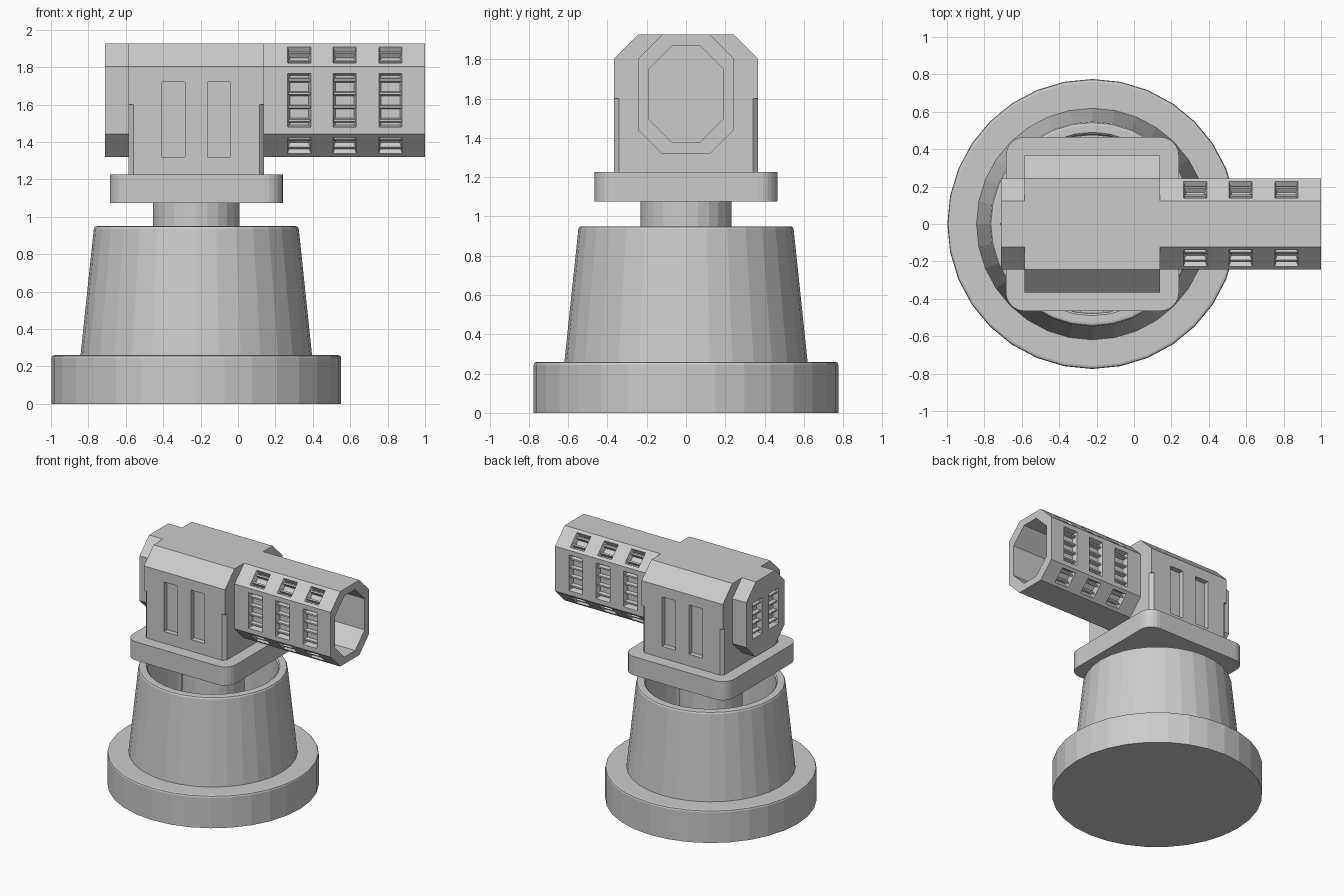
import bpy, bmesh
from math import pi, cos, sin
from mathutils import Matrix, Vector

if "Cube" in bpy.data.objects:
    bpy.data.objects.remove(bpy.data.objects["Cube"])

CX = -0.223   # axis of the base and swivel
ZC = 1.623    # barrel centre height


def make(name, bm):
    bmesh.ops.recalc_face_normals(bm, faces=bm.faces)
    me = bpy.data.meshes.new(name)
    bm.to_mesh(me)
    bm.free()
    ob = bpy.data.objects.new(name, me)
    bpy.context.collection.objects.link(ob)
    return ob


def lathe(name, prof, n=32):
    bm = bmesh.new()
    rings = [[bm.verts.new((CX + r * cos(2 * pi * i / n), r * sin(2 * pi * i / n), z))
              for i in range(n)] for r, z in prof]
    for a, b in zip(rings, rings[1:]):
        for i in range(n):
            j = (i + 1) % n
            bm.faces.new((a[i], a[j], b[j], b[i]))
    bm.faces.new(rings[0][::-1])
    bm.faces.new(rings[-1])
    return make(name, bm)


def loft(bm, a, b):
    va, vb = [bm.verts.new(p) for p in a], [bm.verts.new(p) for p in b]
    n = len(va)
    for i in range(n):
        bm.faces.new((va[i], va[(i + 1) % n], vb[(i + 1) % n], vb[i]))
    bm.faces.new(va[::-1])
    bm.faces.new(vb)


def prism_x(name, pts, x0, x1):
    bm = bmesh.new()
    loft(bm, [(x0, y, z) for y, z in pts], [(x1, y, z) for y, z in pts])
    return make(name, bm)


def block(name, x0, x1, y, z0, z1, corner, seg):
    # upright box with rounded or chamfered vertical edges
    pts = []
    for k, (px, py) in enumerate([(x1, y), (x0, y), (x0, -y), (x1, -y)]):
        cx = px - corner * (1 if px == x1 else -1)
        cy = py - corner * (1 if py > 0 else -1)
        for i in range(seg + 1):
            a = pi / 2 * (k + i / seg)
            pts.append((cx + corner * cos(a), cy + corner * sin(a)))
    bm = bmesh.new()
    loft(bm, [(*p, z0) for p in pts], [(*p, z1) for p in pts])
    return make(name, bm)


def octagon(y, z, c):
    return [(y, z - c), (y - c, z), (c - y, z), (-y, z - c),
            (-y, c - z), (c - y, -z), (y - c, -z), (y, c - z)]


def frustum(bm, o, u, v, n, h0, h1, d0, d1):
    def ring(h, d):
        return [o + u * h[0] * a + v * h[1] * b + n * d
                for a, b in ((1, 1), (-1, 1), (-1, -1), (1, -1))]
    loft(bm, ring(h0, d0), ring(h1, d1))


def cut(ob, cutter):
    cutter.hide_render = True
    cutter.hide_set(True)
    m = ob.modifiers.new("cut", 'BOOLEAN')
    m.operation, m.solver, m.object = 'DIFFERENCE', 'EXACT', cutter


# Base disc and hollow tapered cup
lathe("base_disc", [(0.775, 0), (0.775, 0.245), (0.771, 0.256), (0.76, 0.26)])
lathe("pedestal_cup", [(0.62, 0.25), (0.548, 0.935), (0.542, 0.947), (0.53, 0.95),
                       (0.49, 0.95), (0.48, 0.94), (0.475, 0.3)])
# Swivel column and rounded mounting plate
lathe("swivel_column", [(0.232, 0.29), (0.232, 1.08)], 24)
block("mount_plate", -0.685, 0.24, 0.465, 1.075, 1.226, 0.1, 6)

# Housing: chamfer-cornered lower half, sloped-shoulder upper half
parts = [block("housing_lower", -0.585, 0.14, 0.366, 1.22, 1.6, 0.025, 1),
         prism_x("housing_upper", [(0.366, 1.6), (0.366, 1.803), (0.243, 1.926),
                                   (-0.243, 1.926), (-0.366, 1.803), (-0.366, 1.6)],
                 -0.585, 0.14)]

# Paired upright grooves in both housing sides
bm = bmesh.new()
for x in (-0.345, -0.103):
    for s in (-1, 1):
        frustum(bm, Vector((x, s * 0.366, 1.52)), Vector((1, 0, 0)), Vector((0, 0, 1)),
                Vector((0, s, 0)), (0.061, 0.2), (0.061, 0.2), 0.03, -0.04)
grooves = make("groove_cutter", bm)
for p in parts:
    cut(p, grooves)

# Octagonal barrel running through the housing, with open muzzle
barrel = prism_x("barrel", [(y, z + ZC) for y, z in octagon(0.244, 0.303, 0.122)], -0.71, 1.0)
bore = prism_x("bore_cutter", [(y, z + ZC) for y, z in octagon(0.19, 0.247, 0.121)], 0.16, 1.1)
cut(barrel, bore)

# Louvred vents: tapered pockets with slats
pockets, slats = bmesh.new(), bmesh.new()


def vent(o, u, v, n, hv, bars):
    o, u, v, n = (Vector(t).normalized() if i else Vector(t) for i, t in enumerate((o, u, v, n)))
    frustum(pockets, o, u, v, n, (0.065, hv + 0.003), (0.05, hv - 0.012), 0.01, -0.04)
    for i in range(bars):
        c = o + v * hv * ((2 * i + 1) / bars - 1)
        frustum(slats, c, u, v, n, (0.058, 0.006), (0.058, 0.013), -0.012, -0.045)


for s in (-1, 1):
    for x in (0.327, 0.57, 0.815):
        vent((x, s * 0.244, ZC), (1, 0, 0), (0, 0, 1), (0, s, 0), 0.144, 4)
        for t in (-1, 1):
            vent((x, s * 0.183, ZC + t * 0.242), (1, 0, 0), (0, -s, t), (0, s, t), 0.061, 2)
    # rear face vents
    vent((-0.71, s * 0.105, ZC), (0, 1, 0), (0, 0, 1), (-1, 0, 0), 0.144, 4)
cut(barrel, make("vent_cutter", pockets))
make("vent_slats", slats)
